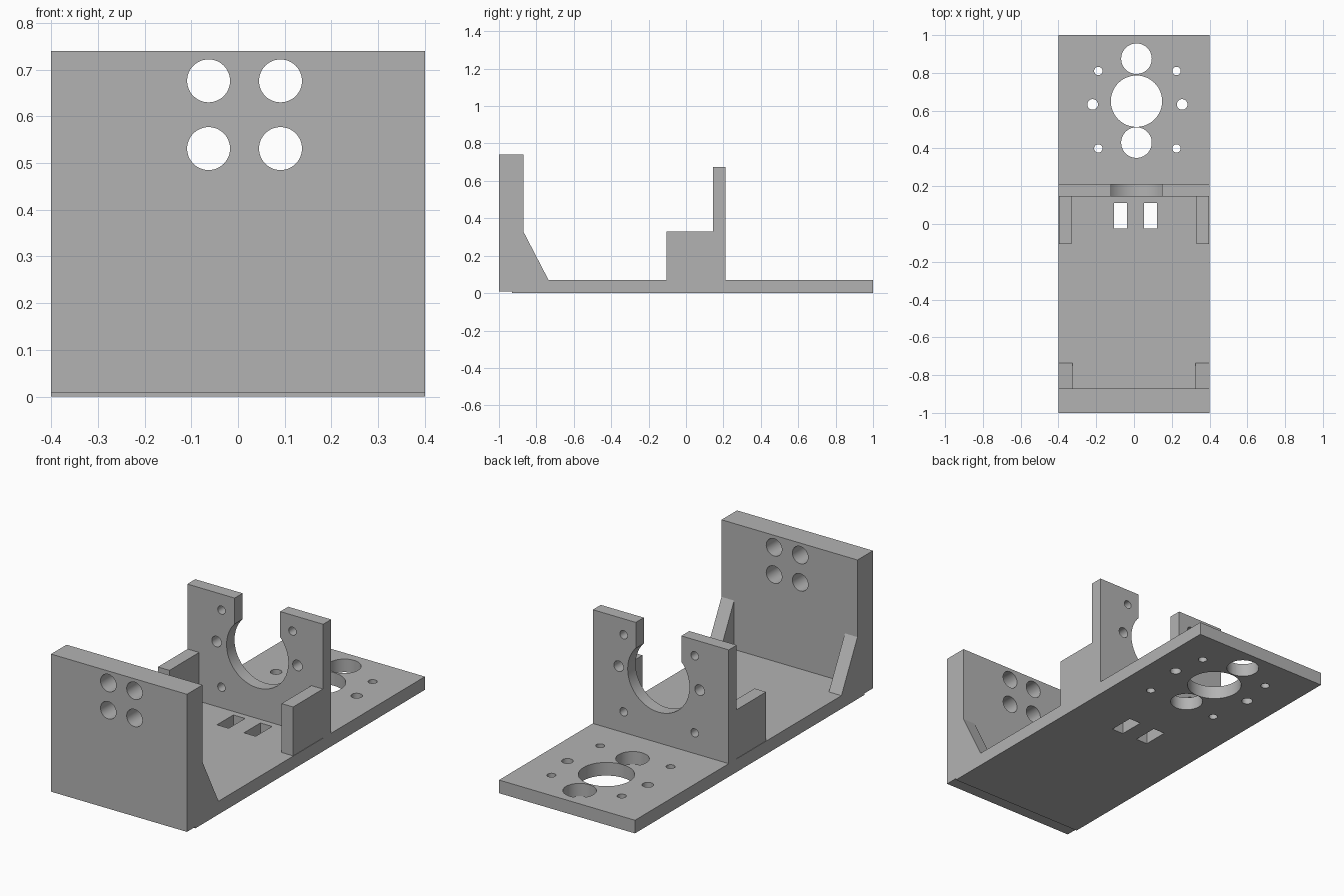
import bpy
import bmesh
import math
from mathutils import Matrix, Vector

cube = bpy.data.objects.get("Cube")
if cube:
    bpy.data.objects.remove(cube, do_unlink=True)

grey = bpy.data.materials.new("plain grey")
grey.use_nodes = True
grey.diffuse_color = (0.45, 0.45, 0.45, 1)
grey.node_tree.nodes["Principled BSDF"].inputs["Base Color"].default_value = grey.diffuse_color


def add_object(name, bm):
    bmesh.ops.recalc_face_normals(bm, faces=bm.faces)
    mesh = bpy.data.meshes.new(name)
    bm.to_mesh(mesh)
    bm.free()
    mesh.materials.append(grey)
    obj = bpy.data.objects.new(name, mesh)
    bpy.context.collection.objects.link(obj)
    return obj


def extrude_profile(name, profile, x0, x1):
    """Extrude a (y, z) outline from x0 to x1."""
    bm = bmesh.new()
    face = bm.faces.new([bm.verts.new((x0, y, z)) for y, z in profile])
    new = bmesh.ops.extrude_face_region(bm, geom=[face])["geom"]
    bmesh.ops.translate(bm, vec=(x1 - x0, 0, 0),
                        verts=[v for v in new if isinstance(v, bmesh.types.BMVert)])
    return add_object(name, bm)


def box(name, x0, x1, y0, y1, z0, z1):
    return extrude_profile(name, [(y0, z0), (y1, z0), (y1, z1), (y0, z1)], x0, x1)


def drill(center, radius, axis):
    """Round cutter along the y or z axis."""
    turn = Matrix.Rotation(math.pi / 2, 4, "X") if axis == "y" else Matrix()
    bm = bmesh.new()
    bmesh.ops.create_cone(bm, cap_ends=True, segments=48, radius1=radius, radius2=radius,
                          depth=0.5, matrix=Matrix.Translation(Vector(center)) @ turn)
    return add_object("drill", bm)


def cut(obj, cutters):
    """Subtract each cutter, then discard it."""
    for cutter in cutters:
        cutter.hide_render = True
        mod = obj.modifiers.new("cut", "BOOLEAN")
        mod.operation = "DIFFERENCE"
        mod.solver = "EXACT"
        mod.object = cutter
        bpy.context.view_layer.update()
        graph = bpy.context.evaluated_depsgraph_get()
        mesh = bpy.data.meshes.new_from_object(obj.evaluated_get(graph))
        obj.modifiers.clear()
        obj.data = mesh
        bpy.data.objects.remove(cutter, do_unlink=True)


W = 0.4        # half width
FLOOR = 0.07   # top of the base
parts = []

# Base plate with round ports, screw holes and two cable slots
base = box("base_plate", -W, W, -0.87, 1, 0, FLOOR)
ports = [(0.013, 0.65, 0.136), (0.013, 0.875, 0.081), (0.013, 0.431, 0.081)]
for side in (-1, 1):
    ports += [(0.018 + side * 0.207, y, 0.022) for y in (0.81, 0.4)]
    ports.append((0.018 + side * 0.237, 0.633, 0.028))
cutters = [drill((x, y, 0), r, "z") for x, y, r in ports]
cutters += [box("slot", x, x + 0.069, -0.025, 0.112, -0.1, 0.2) for x in (-0.106, 0.053)]
cut(base, cutters)
parts.append(base)

# Front wall with a small step underneath and four holes
wall = extrude_profile("front_wall", [(-1, 0.008), (-0.93, 0.008), (-0.93, 0), (-0.87, 0),
                                      (-0.87, 0.74), (-1, 0.74)], -W, W)
cut(wall, [drill((x, -0.93, z), 0.046, "y") for x in (-0.063, 0.091) for z in (0.676, 0.531)])
parts.append(wall)

# Upright bracket with an open-topped ring and screw holes
bracket = box("upright_bracket", -W, W, 0.145, 0.212, FLOOR, 0.675)
cutters = [drill((0.013, 0.18, 0.415), 0.182, "y"),
           box("mouth", -0.121, 0.147, 0, 0.4, 0.45, 0.8)]
for side in (-1, 1):
    cutters += [drill((0.01 + side * 0.209, 0.18, z), 0.022, "y") for z in (0.59, 0.18)]
    cutters.append(drill((0.01 + side * 0.238, 0.18, 0.415), 0.028, "y"))
cut(bracket, cutters)
parts.append(bracket)

# Side cheeks in front of the bracket, and sloped gussets behind the front wall
for side, label in ((1, "left"), (-1, "right")):
    parts.append(box(label + "_cheek", side * 0.33, side * 0.398, -0.105, 0.145, FLOOR, 0.33))
    parts.append(extrude_profile(label + "_gusset",
                                 [(-0.87, FLOOR), (-0.735, FLOOR), (-0.87, 0.33)],
                                 side * 0.326, side * W))

# Smooth the hole walls while keeping every edge crisp
bpy.ops.object.select_all(action="DESELECT")
for part in parts:
    part.select_set(True)
bpy.context.view_layer.objects.active = base
bpy.ops.object.shade_smooth_by_angle(angle=math.radians(30))
